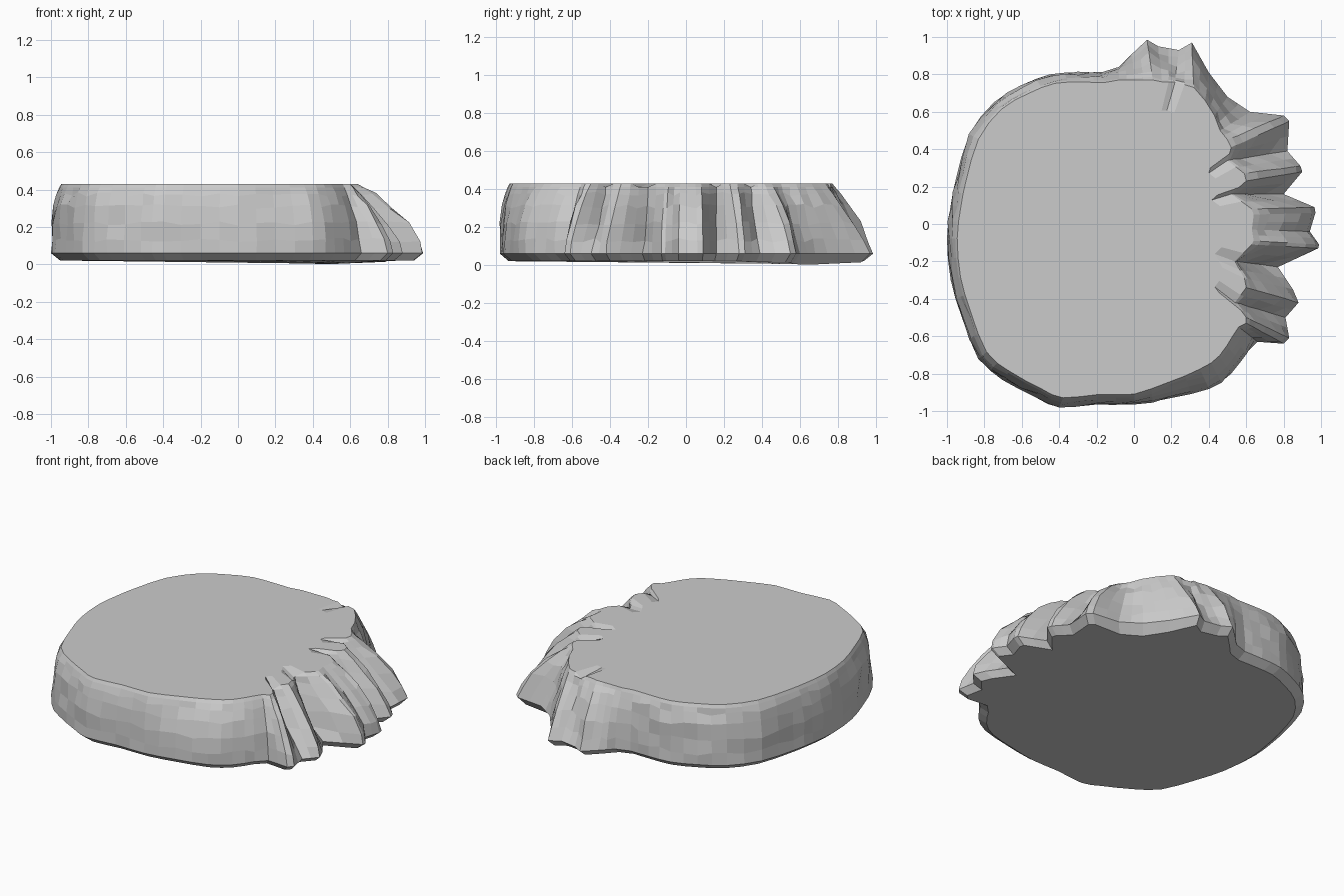
import bpy, bmesh, random
from mathutils import Vector

if "Cube" in bpy.data.objects:
    bpy.data.objects.remove(bpy.data.objects["Cube"])

random.seed(4)

# Smooth wall outline, counter-clockwise from the back round to the front right
WALL = [(-.17, .81), (-.3, .81), (-.45, .80), (-.6, .74), (-.75, .65), (-.88, .48),
        (-.95, .25), (-.98, .1), (-1, -.08), (-.98, -.3), (-.92, -.5), (-.83, -.72),
        (-.7, -.83), (-.52, -.93), (-.40, -.98), (-.2, -.965), (0, -.965), (.2, -.93),
        (.4, -.88), (.52, -.8), (.6, -.69)]

# Ridges and grooves: foot x, y, rim x, y, bulge (over 1 = crest, under 1 = groove)
RIDGES = [
    (.66, -.63, .56, -.55, 1.6), (.80, -.64, .60, -.53, 1.5), (.83, -.61, .60, -.50, 1.6),
    (.81, -.50, .54, -.42, .8), (.88, -.42, .60, -.34, 1.6), (.85, -.35, .59, -.29, 1.2),
    (.77, -.23, .54, -.20, .6), (.985, -.13, .63, -.11, 1.9), (.99, -.11, .64, -.09, 1.9),
    (.94, -.04, .63, -.03, 1.7), (.97, .06, .64, .05, 1.9), (.965, .09, .63, .08, 1.8),
    (.80, .16, .52, .16, .6), (.90, .28, .60, .23, 1.5), (.89, .31, .59, .27, 1.4),
    (.82, .39, .50, .34, .7), (.83, .55, .52, .41, 1.6), (.80, .58, .50, .45, 1.6),
    (.62, .60, .46, .50, 1.1), (.50, .68, .43, .58, 1.2), (.40, .81, .38, .66, 1.4),
    (.31, .97, .32, .73, 1.3), (.24, .93, .22, .76, .9), (.13, .95, .15, .76, 1.1),
    (.07, .985, .10, .77, 1.4), (-.01, .91, .0, .77, 1.2), (-.08, .84, -.08, .77, 2)]


def toward_centre(p, d):
    return p * (1 - d / p.length)


def catmull(a, b, c, d, t):
    return .5 * (2 * b + (c - a) * t + (2 * a - 5 * b + 4 * c - d) * t * t
                 + (3 * b - a - 3 * c + d) * t ** 3)


# Columns of (foot, rim, bulge, is_ridge), with in-between columns added
columns = []
pts = [Vector(p) for p in WALL]
for i, p in enumerate(pts):
    steps = [0, .5] if i < len(pts) - 1 else [0]
    for t in steps:
        q = catmull(pts[max(i - 1, 0)], p, pts[min(i + 1, len(pts) - 1)],
                    pts[min(i + 2, len(pts) - 1)], t)
        inset = .055 + (.06 * min(1, max(0, q.x) / .4) if q.y < 0 else 0)
        columns.append((q, toward_centre(q, inset), 4.0 if q.x < .1 else 2.8, False))
for i, (x, y, rx, ry, c) in enumerate(RIDGES):
    columns.append((Vector((x, y)), Vector((rx, ry)), c, True))
    if i < len(RIDGES) - 1:
        n = RIDGES[i + 1]
        if (Vector((x, y)) - Vector(n[:2])).length > .08:
            m = [(a + b) / 2 for a, b in zip(RIDGES[i], n)]
            columns.append((Vector(m[:2]), Vector(m[2:4]), m[4], True))

# Stacked rings form the foot, the eroded sides and the rim
bm = bmesh.new()
rings = []
for z in (.02, .06, .13, .22, .31, .375, .41, .43):
    ring = []
    for foot, rim, bulge, ridge in columns:
        u = max(0, (z - .06) / .37)
        h = z
        if z == .02:
            p = toward_centre(foot, .05)
            h -= .02 * max(0, 1 - (p - Vector((.45, .6))).length / .5)
        else:
            p = foot.lerp(rim, u ** bulge)
            if .1 < z < .4:
                p = toward_centre(p, random.uniform(-.006, .010))
                h += random.uniform(-.012, .012)
        ring.append(bm.verts.new((p.x, p.y, h)))
    rings.append(ring)

# Inner top ring softens the shoulder behind the ridges
ring = []
for foot, rim, bulge, ridge in columns:
    p = rim * (.8 if ridge else .88)
    ring.append(bm.verts.new((p.x, p.y, .43)))
    if ridge and bulge < 1:
        rings[-1][len(ring) - 1].co.z = .405
rings.append(ring)

n = len(columns)
for a, b in zip(rings, rings[1:]):
    for i in range(n):
        j = (i + 1) % n
        bm.faces.new((a[i], a[j], b[j], b[i]))
bm.faces.new(rings[-1])
bm.faces.new(rings[0][::-1])
bmesh.ops.recalc_face_normals(bm, faces=bm.faces)

mesh = bpy.data.meshes.new("rock_plateau")
bm.to_mesh(mesh)
bm.free()
rock = bpy.data.objects.new("rock_plateau", mesh)
bpy.context.collection.objects.link(rock)
